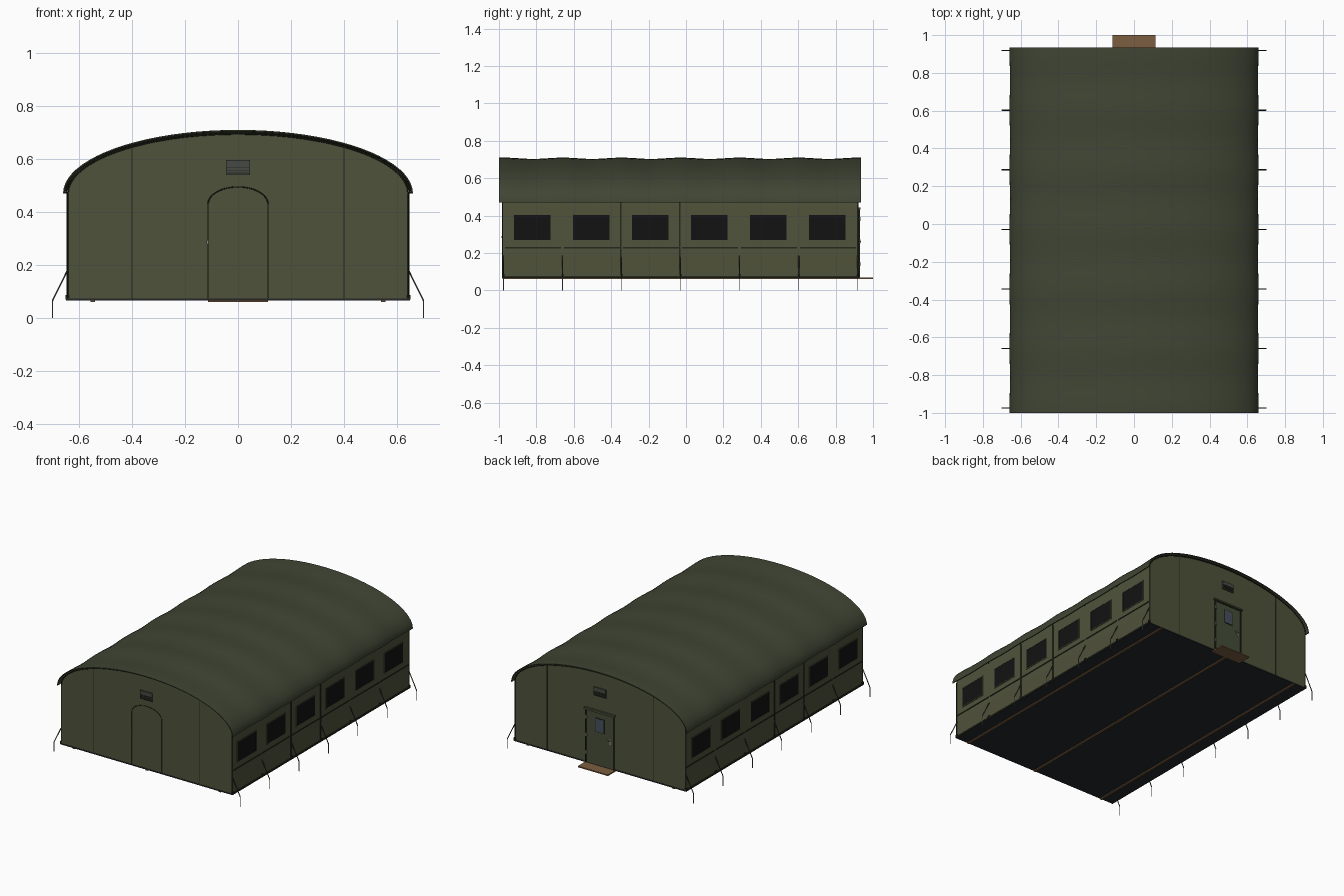
import bpy, bmesh
from math import sin, cos, pi, sqrt

if "Cube" in bpy.data.objects:
    bpy.data.objects.remove(bpy.data.objects["Cube"])


def material(name, rgb):
    m = bpy.data.materials.new(name)
    m.diffuse_color = (*rgb, 1)
    m.use_nodes = True
    m.node_tree.nodes["Principled BSDF"].inputs["Base Color"].default_value = m.diffuse_color
    return m


WALL = material("wall_canvas", (0.078, 0.085, 0.042))
FLY = material("fly_canvas", (0.05, 0.06, 0.034))
SEAM = material("dark_seam", (0.018, 0.021, 0.012))
MESH = material("window_mesh", (0.006, 0.006, 0.006))
FLOOR = material("floor_sheet", (0.018, 0.02, 0.023))
WOOD = material("timber", (0.2, 0.11, 0.05))
DOOR = material("door_paint", (0.06, 0.075, 0.04))
METAL = material("metal", (0.25, 0.25, 0.24))
VENT = material("vent_metal", (0.06, 0.065, 0.055))
GLASS = material("door_glass", (0.06, 0.08, 0.11))
ROPE = material("rope", (0.04, 0.04, 0.03))


def add_mesh(name, bm, mat, smooth=False):
    bmesh.ops.recalc_face_normals(bm, faces=bm.faces)
    me = bpy.data.meshes.new(name)
    bm.to_mesh(me)
    bm.free()
    ob = bpy.data.objects.new(name, me)
    bpy.context.collection.objects.link(ob)
    me.materials.append(mat)
    if smooth:
        bpy.ops.object.select_all(action='DESELECT')
        ob.select_set(True)
        bpy.context.view_layer.objects.active = ob
        bpy.ops.object.shade_smooth_by_angle()
    return ob


def box(name, x, y, z, mat):
    """Box from (min, max) pairs."""
    bm = bmesh.new()
    bmesh.ops.create_cube(bm, size=1)
    for v in bm.verts:
        v.co = [sum(r) / 2 + c * (r[1] - r[0]) for r, c in zip((x, y, z), v.co)]
    return add_mesh(name, bm, mat)


def loft(name, rings, mat):
    """Skin closed rings and cap both ends."""
    bm = bmesh.new()
    rows = [[bm.verts.new(p) for p in ring] for ring in rings]
    n = len(rows[0])
    for a, b in zip(rows, rows[1:]):
        for i in range(n):
            bm.faces.new((a[i], a[(i + 1) % n], b[(i + 1) % n], b[i]))
    bm.faces.new(rows[0])
    bm.faces.new(rows[-1])
    return add_mesh(name, bm, mat, True)


def tube(name, pts, r, mat):
    cu = bpy.data.curves.new(name, 'CURVE')
    cu.dimensions = '3D'
    cu.bevel_depth, cu.bevel_resolution, cu.use_fill_caps = r, 1, True
    sp = cu.splines.new('POLY')
    sp.points.add(len(pts) - 1)
    for p, co in zip(sp.points, pts):
        p.co = (*co, 1)
    cu.materials.append(mat)
    ob = bpy.data.objects.new(name, cu)
    bpy.context.collection.objects.link(ob)
    return ob


def arc(a, b, z0=0.47, n=40):
    return [(a * cos(pi * i / n), z0 + b * sin(pi * i / n)) for i in range(n + 1)]


Y0, Y1, Z0 = -0.98, 0.92, 0.07
RIBS = [-0.975 + 0.3155 * i for i in range(7)]
PITCH = 0.3155

# Tent body with arched gables
profile = [(0.642, Z0)] + arc(0.642, 0.225) + [(-0.642, Z0)]
loft("tent_body", [[(x, y, z) for x, z in profile] for y in (Y0, Y1)], WALL)

# Roof fly, sagging a little between the ribs
rings = []
steps = 72
for k in range(steps + 1):
    y = -1.0 + 1.935 * k / steps
    sag = 0.007 * sin(pi * (y - RIBS[0]) / PITCH) ** 2
    outer = arc(0.66 - sag * 0.6, 0.24 - sag)
    inner = arc(0.655 - sag * 0.6, 0.235 - sag)
    rings.append([(x, y, z) for x, z in outer + inner[::-1]])
loft("roof_fly", rings, FLY)

# Rib arches between body and fly
for i, y in enumerate(RIBS[1:-1]):
    tube(f"rib_{i}", [(x, y, z) for x, z in arc(0.648, 0.229)], 0.003, SEAM)

# Floor sheet, timber runners and step
box("floor", (-0.645, 0.645), (Y0 - 0.002, Y1 + 0.002), (0.066, 0.074), FLOOR)
for i, x in enumerate((-0.548, 0, 0.548)):
    box(f"runner_{i}", (x - 0.008, x + 0.008), (Y0, Y1), (0.06, 0.067), WOOD)
box("back_step", (-0.113, 0.113), (0.90, 1.0), (0.06, 0.068), WOOD)

# Side walls: windows, seams, base rail, guy ropes and stakes
for s, side in ((1, "right"), (-1, "left")):
    def sx(a, b):
        return tuple(sorted((s * a, s * b)))
    box(f"{side}_base_rail", sx(0.638, 0.648), (Y0 - 0.003, Y1 + 0.003), (0.067, 0.078), SEAM)
    for i in range(6):
        a = RIBS[i] + 0.055
        b = a + 0.195
        box(f"{side}_window_{i}", sx(0.635, 0.6435), (a, b), (0.27, 0.403), MESH)
        for j, z in enumerate((0.265, 0.403)):
            box(f"{side}_window_{i}_trim_{j}", sx(0.635, 0.645), (a - 0.005, b + 0.005), (z, z + 0.005), WALL)
        for j, y in enumerate((a - 0.005, b)):
            box(f"{side}_window_{i}_post_{j}", sx(0.635, 0.645), (y, y + 0.005), (0.265, 0.408), WALL)
        box(f"{side}_wall_seam_{i}", sx(0.635, 0.646), (RIBS[i] + 0.008, RIBS[i + 1] - 0.008), (0.224, 0.231), SEAM)
    for i in (2, 3):
        y = RIBS[i] - 0.004
        box(f"{side}_panel_joint_{i}", sx(0.635, 0.646), (y - 0.004, y + 0.004), (0.085, 0.47), SEAM)
    for i, y in enumerate(RIBS):
        tube(f"{side}_guy_rope_{i}", [(s * 0.641, y, 0.185), (s * 0.7, y, 0.065)], 0.003, ROPE)
        tube(f"{side}_stake_{i}", [(s * 0.7, y, 0.068), (s * 0.7, y, 0)], 0.0025, METAL)
        box(f"{side}_foot_bracket_{i}", sx(0.635, 0.65), (y - 0.006, y + 0.006), (0.07, 0.088), SEAM)

# Gable seams, edging and vents on both ends
for y, d, end in ((Y0, -1, "front"), (Y1, 1, "back")):
    def sy(depth):
        return tuple(sorted((y - d * 0.005, y + d * depth)))
    zs = 0.47 + 0.225 * sqrt(1 - (0.4 / 0.642) ** 2)
    for x in (-0.4, 0.4):
        box(f"{end}_gable_seam", (x - 0.0015, x + 0.0015), sy(0.0015), (Z0, zs), SEAM)
    tube(f"{end}_gable_edge", [(x, y, z) for x, z in profile], 0.003, SEAM)
    box(f"{end}_vent", (-0.045, 0.045), sy(0.008), (0.54, 0.597), VENT)
    for j in range(3):
        z = 0.546 + 0.01 * j
        box(f"{end}_vent_slat_{j}", (-0.041, 0.041), sy(0.012), (z, z + 0.003), SEAM)

# Front zipped doorway
zip_path = [(0.113, Z0)] + arc(0.113, 0.065, 0.43, 24) + [(-0.113, Z0)]
tube("front_door_zip", [(x, Y0, z) for x, z in zip_path], 0.0022, SEAM)
box("front_zip_pull", (-0.118, -0.112), (Y0 - 0.006, Y0), (0.28, 0.292), METAL)

# Back rigid door with frame, hood, pane, handle and hinges
box("back_door", (-0.1, 0.1), (Y1 - 0.01, Y1 + 0.006), (0.072, 0.425), DOOR)
for s in (-1, 1):
    box("back_door_jamb", tuple(sorted((s * 0.1, s * 0.108))), (Y1 - 0.01, Y1 + 0.009), (0.07, 0.433), SEAM)
box("back_door_head", (-0.108, 0.108), (Y1 - 0.01, Y1 + 0.009), (0.425, 0.433), SEAM)
box("back_door_hood", (-0.115, 0.115), (Y1 - 0.005, Y1 + 0.014), (0.433, 0.443), DOOR)
box("back_door_pane_frame", (-0.034, 0.034), (Y1, Y1 + 0.008), (0.295, 0.392), SEAM)
box("back_door_pane", (-0.029, 0.029), (Y1, Y1 + 0.009), (0.30, 0.387), GLASS)
box("back_door_plate", (-0.086, -0.074), (Y1, Y1 + 0.008), (0.235, 0.275), METAL)
box("back_door_handle", (-0.084, -0.055), (Y1 + 0.01, Y1 + 0.015), (0.258, 0.264), METAL)
box("back_door_spindle", (-0.083, -0.077), (Y1, Y1 + 0.014), (0.258, 0.264), METAL)
for z in (0.13, 0.25, 0.37):
    box("back_door_hinge", (0.096, 0.106), (Y1, Y1 + 0.013), (z, z + 0.022), METAL)
